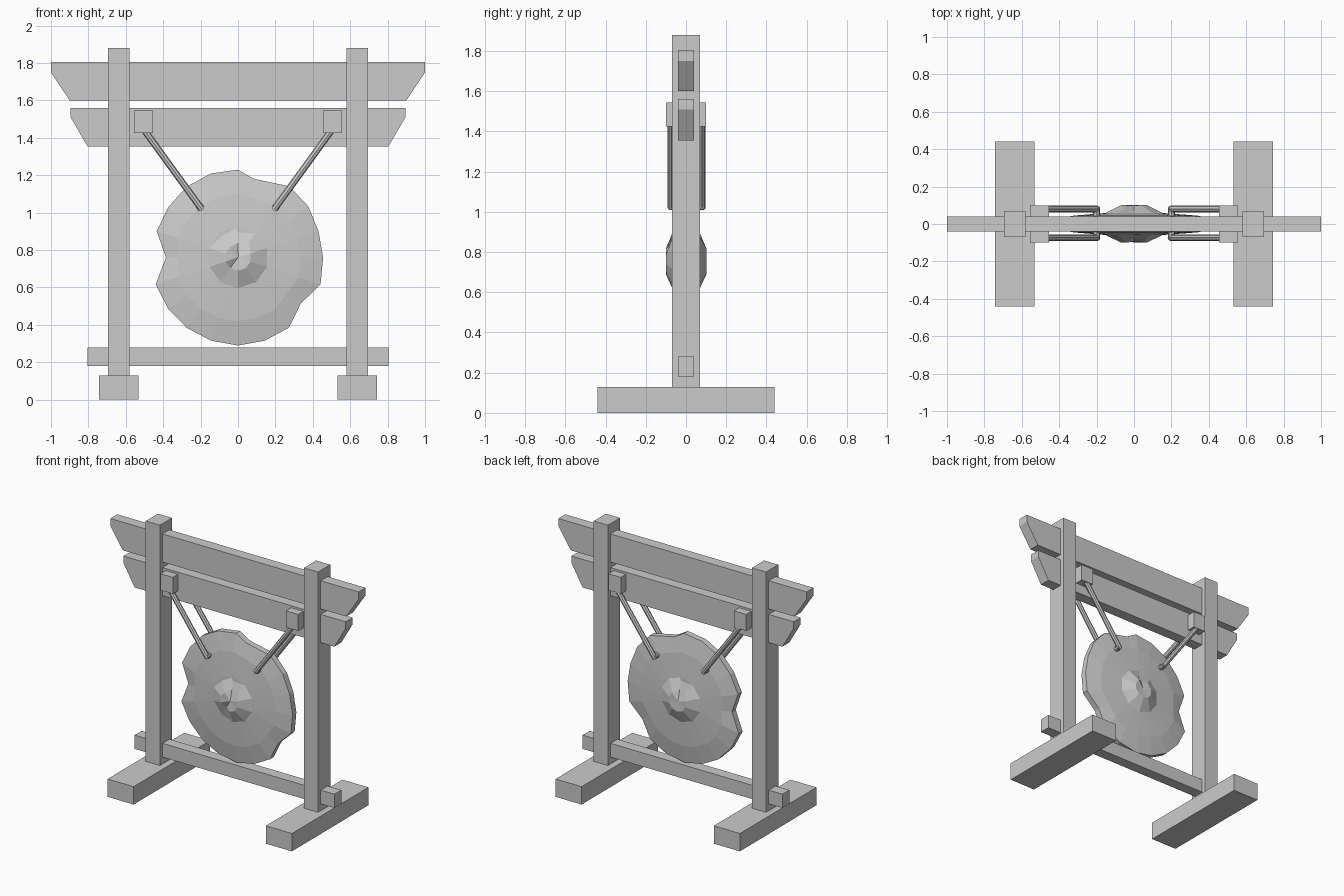
import bpy, bmesh, math
from mathutils import Vector

if "Cube" in bpy.data.objects:
    bpy.data.objects.remove(bpy.data.objects["Cube"])


def finish(name, bm):
    bmesh.ops.recalc_face_normals(bm, faces=bm.faces)
    me = bpy.data.meshes.new(name)
    bm.to_mesh(me)
    bm.free()
    ob = bpy.data.objects.new(name, me)
    bpy.context.collection.objects.link(ob)
    return ob


def box(name, x0, x1, y0, y1, z0, z1):
    bm = bmesh.new()
    bmesh.ops.create_cube(bm, size=1)
    for v in bm.verts:
        v.co = ((x0 + x1) / 2 + v.co.x * (x1 - x0),
                (y0 + y1) / 2 + v.co.y * (y1 - y0),
                (z0 + z1) / 2 + v.co.z * (z1 - z0))
    return finish(name, bm)


def beam(name, half_top, half_bottom, z_top, z_mid, z_bottom, d=0.04):
    # Front profile with undercut ends, extruded in depth
    right = [(half_bottom, z_bottom), (half_top, z_mid), (half_top, z_top)]
    pts = right + [(-x, z) for x, z in reversed(right)]
    bm = bmesh.new()
    f = bm.faces.new([bm.verts.new((x, -d, z)) for x, z in pts])
    ext = bmesh.ops.extrude_face_region(bm, geom=[f])["geom"]
    for v in ext:
        if isinstance(v, bmesh.types.BMVert):
            v.co.y = d
    return finish(name, bm)


def rope(name, pts, r, sides=8):
    bm = bmesh.new()
    for a, b in zip(pts, pts[1:]):
        a, b = Vector(a), Vector(b)
        d = b - a
        mat = d.to_track_quat('Z', 'Y').to_matrix().to_4x4()
        mat.translation = (a + b) / 2
        bmesh.ops.create_cone(bm, cap_ends=True, segments=sides, radius1=r,
                              radius2=r, depth=d.length + r, matrix=mat)
    return finish(name, bm)


def loft(name, rings):
    # Join a stack of equal rings; cap both ends with fans
    bm = bmesh.new()
    vs = [[bm.verts.new(p) for p in ring] for ring in rings]
    n = len(vs[0])
    for a, b in zip(vs, vs[1:]):
        for i in range(n):
            j = (i + 1) % n
            bm.faces.new((a[i], a[j], b[j], b[i]))
    for ring in (vs[0], vs[-1]):
        c = bm.verts.new(sum((v.co for v in ring), Vector()) / n)
        for i in range(n):
            bm.faces.new((ring[i], ring[(i + 1) % n], c))
    return finish(name, bm)


# Frame
for s, side in ((-1, "left"), (1, "right")):
    cx = 0.6375 * s
    box(side + "_foot", cx - 0.105, cx + 0.105, -0.44, 0.44, 0, 0.13)
    box(side + "_post", cx - 0.057, cx + 0.057, -0.07, 0.07, 0.13, 1.88)
    box(side + "_rope_block", 0.505 * s - 0.05, 0.505 * s + 0.05,
        -0.1, 0.1, 1.425, 1.545)
    # Rope passes through the gong and back up
    rope(side + "_rope", [(0.5 * s, -0.073, 1.44), (0.2 * s, -0.073, 1.027),
                          (0.2 * s, 0.08, 1.027), (0.5 * s, 0.08, 1.44)], 0.018)
beam("top_beam", 1.0, 0.9, 1.805, 1.75, 1.6)
beam("second_beam", 0.895, 0.805, 1.56, 1.51, 1.355)
box("lower_rail", -0.805, 0.805, -0.04, 0.04, 0.18, 0.28)

# Gong disc with a battered rim
CZ = 0.76
rim = [.47, .43, .47, .465, .453, .455, .464, .416, .463, .467,
       .47, .467, .465, .463, .463, .385, .457, .46, .468, .472]


def disc_ring(k, y, flat):
    ring = []
    for i, r in enumerate(rim):
        a = math.radians(18 * i - (7 if i == 1 else 0))
        # Inner rings ignore most of the rim damage
        r = k * (r + (0.465 - r) * flat)
        ring.append((r * math.sin(a), y, CZ + r * math.cos(a)))
    return ring


loft("gong_disc", [disc_ring(0.35, -0.058, 1), disc_ring(0.73, -0.045, 0.6),
                   disc_ring(1, -0.022, 0), disc_ring(1, 0.022, 0),
                   disc_ring(0.73, 0.045, 0.6), disc_ring(0.35, 0.058, 1)])


# Raised boss on both faces, dented at its top
def boss_ring(r, y, dents):
    ring = []
    for i in range(10):
        a = math.radians(36 * i)
        dy, dr = dents.get(i, (0, 0))
        ring.append(((r + dr) * math.sin(a), y + dy, CZ + (r + dr) * math.cos(a)))
    return ring


loft("gong_boss", [boss_ring(0.07, -0.1, {0: (.03, .01), 1: (.02, .03), 6: (.025, 0)}),
                   boss_ring(0.165, -0.057, {0: (.01, .02), 9: (.01, 0)}),
                   boss_ring(0.165, 0.057, {0: (-.01, .02)}),
                   boss_ring(0.07, 0.102, {0: (-.03, .01), 9: (-.02, .02)})])
